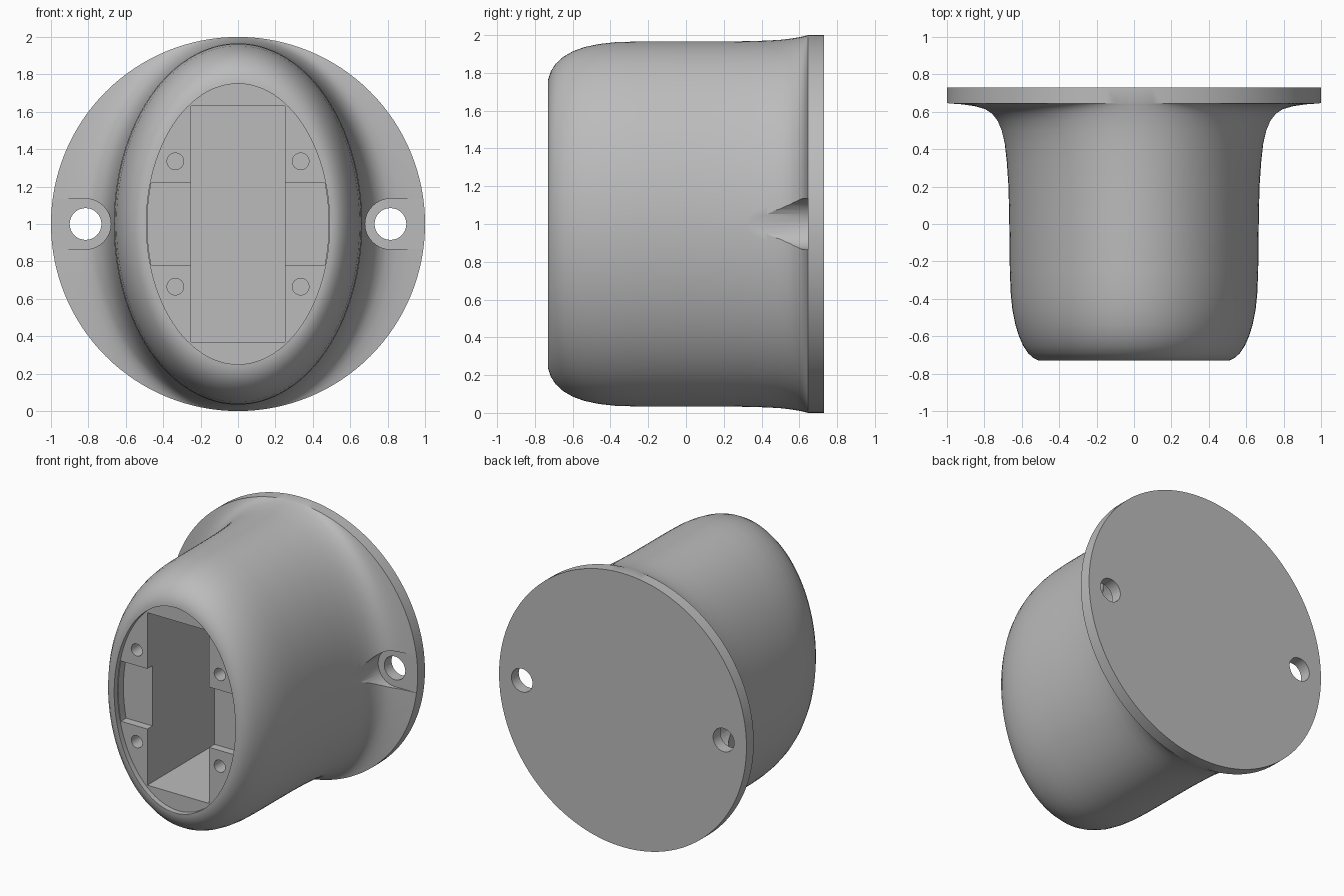
import bpy, bmesh, math
from mathutils import Matrix, Vector

if "Cube" in bpy.data.objects:
    bpy.data.objects.remove(bpy.data.objects["Cube"])

grey = bpy.data.materials.new("plain grey")
grey.diffuse_color = (0.5, 0.5, 0.5, 1)
grey.use_nodes = True
grey.node_tree.nodes["Principled BSDF"].inputs["Base Color"].default_value = grey.diffuse_color


def loft(name, rings, n=128):
    """Closed solid through ellipses given as (y, half width, half height)."""
    bm = bmesh.new()
    loops = []
    for y, rx, rz in rings:
        loops.append([bm.verts.new((rx * math.cos(2 * math.pi * i / n), y,
                                    1 + rz * math.sin(2 * math.pi * i / n)))
                      for i in range(n)])
    for a, b in zip(loops, loops[1:]):
        for i in range(n):
            j = (i + 1) % n
            bm.faces.new((a[i], a[j], b[j], b[i]))
    bm.faces.new(loops[0])
    bm.faces.new(loops[-1])
    bmesh.ops.recalc_face_normals(bm, faces=bm.faces)
    return finish(name, bm)


def finish(name, bm):
    me = bpy.data.meshes.new(name)
    bm.to_mesh(me)
    bm.free()
    me.materials.append(grey)
    ob = bpy.data.objects.new(name, me)
    bpy.context.collection.objects.link(ob)
    return ob


def box(name, x0, x1, y0, y1, z0, z1):
    bm = bmesh.new()
    lo, hi = Vector((x0, y0, z0)), Vector((x1, y1, z1))
    bmesh.ops.create_cube(bm, size=1, matrix=Matrix.Translation((lo + hi) / 2)
                          @ Matrix.Diagonal((*(hi - lo), 1)))
    return finish(name, bm)


def rod(name, x, z, r, y0, y1, n=32):
    bm = bmesh.new()
    bmesh.ops.create_cone(bm, cap_ends=True, segments=n, radius1=r, radius2=r, depth=y1 - y0,
                          matrix=Matrix.Translation((x, (y0 + y1) / 2, z))
                          @ Matrix.Rotation(math.pi / 2, 4, 'X'))
    return finish(name, bm)


# Oval housing flaring into a round mounting flange
housing = loft("housing", [
    (-0.73, 0.51, 0.765), (-0.715, 0.54, 0.81), (-0.69, 0.567, 0.848), (-0.65, 0.593, 0.885),
    (-0.60, 0.615, 0.914), (-0.54, 0.634, 0.936), (-0.46, 0.65, 0.953), (-0.37, 0.659, 0.963),
    (-0.25, 0.664, 0.966), (0.0, 0.667, 0.966), (0.2, 0.671, 0.966), (0.33, 0.68, 0.968),
    (0.43, 0.692, 0.971), (0.50, 0.71, 0.975), (0.55, 0.732, 0.981), (0.59, 0.765, 0.987),
    (0.615, 0.805, 0.992), (0.63, 0.86, 0.996), (0.64, 0.93, 0.998), (0.645, 1.0, 1.0),
    (0.73, 1.0, 1.0)])

# Front recess, side pockets and deep central slot
FLOOR = -0.69
cutters = [loft("recess_cutter", [(-0.9, 0.49, 0.75), (FLOOR, 0.49, 0.75)], 96)]
pocket = loft("pocket_cutter", [(-0.8, 0.485, 0.745), (FLOOR + 0.06, 0.485, 0.745)], 96)
band = box("pocket_band", -0.6, 0.6, -0.85, 0, 0.78, 1.22)
cutters.append(pocket)
cutters.append(box("slot_cutter", -0.25, 0.25, -0.85, 0.45, 0.37, 1.63))

# Screw holes in the four pads, and bolt holes with open seats in the flange
for s in (-1, 1):
    for z in (0.665, 1.335):
        cutters.append(rod("screw_cutter", s * 0.335, z, 0.045, -0.8, FLOOR + 0.2, 16))
    cutters.append(rod("seat_cutter", s * 0.815, 1, 0.135, 0.0, 0.646))
    x0, x1 = sorted((s * 0.815, s * 1.1))
    cutters.append(box("seat_side_cutter", x0, x1, 0.0, 0.646, 0.865, 1.135))
    cutters.append(rod("bolt_cutter", s * 0.815, 1, 0.085, 0.3, 0.9))


def boolean(target, tool, op):
    mod = target.modifiers.new("cut", 'BOOLEAN')
    mod.operation, mod.solver, mod.object = op, 'EXACT', tool
    bpy.ops.object.select_all(action='DESELECT')
    bpy.context.view_layer.objects.active = target
    target.select_set(True)
    bpy.ops.object.modifier_apply(modifier=mod.name)
    bpy.data.objects.remove(tool)


boolean(pocket, band, 'INTERSECT')
for c in cutters:
    boolean(housing, c, 'DIFFERENCE')
bpy.ops.object.shade_smooth_by_angle(angle=math.radians(30))
